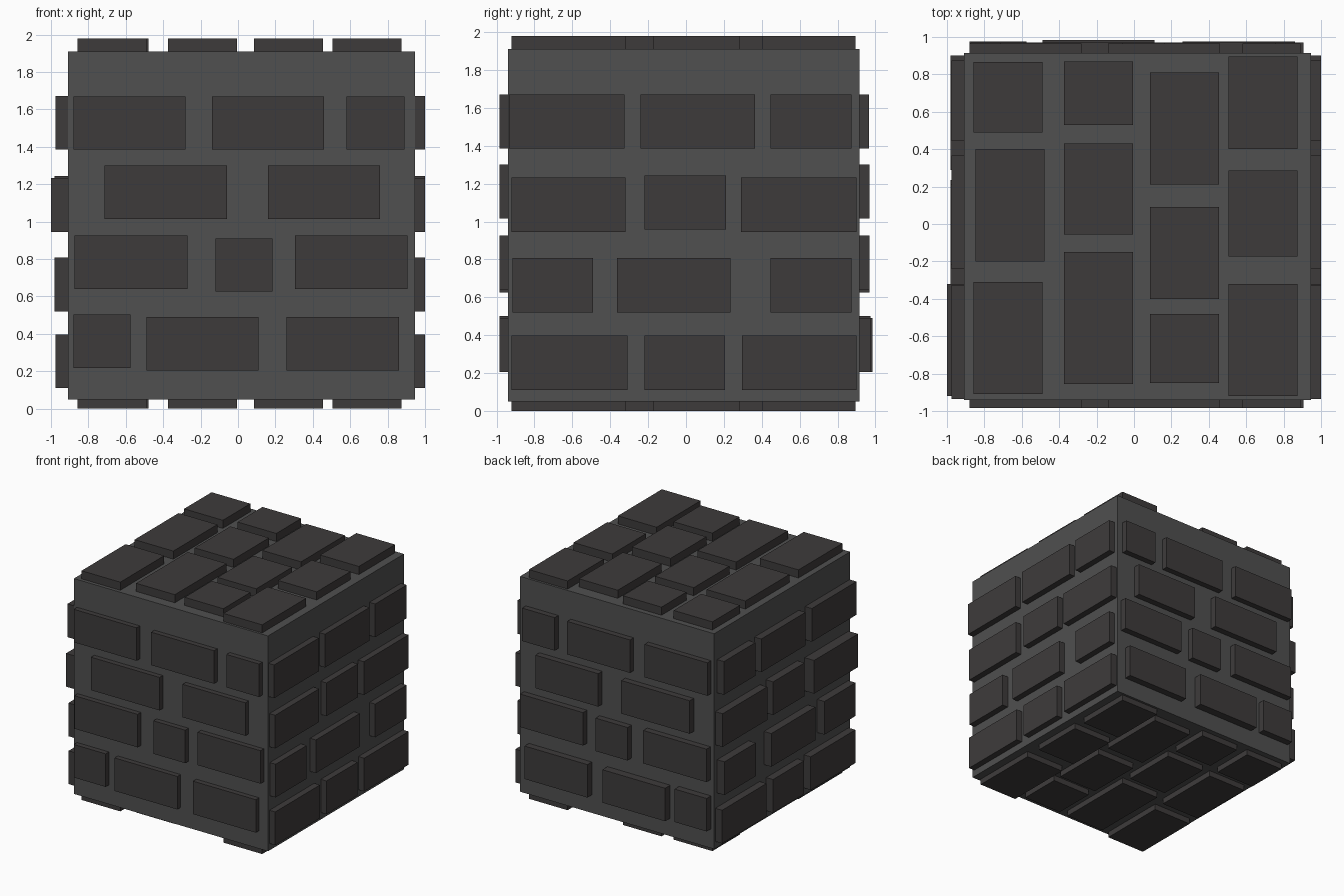
import bpy

if "Cube" in bpy.data.objects:
    bpy.data.objects.remove(bpy.data.objects["Cube"])


def material(name, rgb):
    m = bpy.data.materials.new(name)
    m.diffuse_color = (*rgb, 1)
    m.use_nodes = True
    m.node_tree.nodes["Principled BSDF"].inputs["Base Color"].default_value = m.diffuse_color
    return m


MORTAR = material("mortar_grey", (0.08, 0.08, 0.08))
BRICK = material("brick_dark", (0.048, 0.044, 0.044))


def box(name, xs, ys, zs, mat):
    (x0, x1), (y0, y1), (z0, z1) = (sorted(r) for r in (xs, ys, zs))
    verts = [(x, y, z) for z in (z0, z1)
             for x, y in ((x0, y0), (x1, y0), (x1, y1), (x0, y1))]
    faces = [(3, 2, 1, 0), (4, 5, 6, 7)]
    faces += [(i, (i + 1) % 4, (i + 1) % 4 + 4, i + 4) for i in range(4)]
    me = bpy.data.meshes.new(name)
    me.from_pydata(verts, [], faces)
    me.materials.append(mat)
    ob = bpy.data.objects.new(name, me)
    bpy.context.collection.objects.link(ob)
    return ob


# Core block; bricks are sunk slightly into it
X, Y, Z = (-0.91, 0.945), (-0.94, 0.915), (0.05, 1.91)
SINK = 0.02
box("core_block", X, Y, Z, MORTAR)

# Front and back: row bottom, outer face at back, bricks (start, end, z shift)
front_rows = [
    (1.385, 0.965, [(-0.88, -0.28, 0), (-0.14, 0.46, 0), (0.58, 0.89, 0)]),
    (1.015, 0.97, [(-0.715, -0.06, 0), (0.16, 0.76, 0)]),
    (0.64, 0.97, [(-0.875, -0.27, 0), (-0.12, 0.185, -0.015), (0.305, 0.905, 0)]),
    (0.205, 0.975, [(-0.88, -0.575, 0.012), (-0.49, 0.11, 0), (0.26, 0.86, 0)]),
]
for z, back, bricks in front_rows:
    for a, b, dz in bricks:
        zs = (z + dz, z + dz + 0.285)
        out = 0.985 if a == -0.49 else back
        box("front_brick", (a, b), (-0.985, Y[0] + SINK), zs, BRICK)
        box("back_brick", (a, b), (Y[1] - SINK, out), zs, BRICK)

# Right and left: row bottom, outer face at left, bricks
side_rows = [
    (1.385, -0.975, [(-0.935, -0.325, 0), (-0.24, 0.365, 0), (0.445, 0.875, 0)]),
    (0.945, -0.98, [(-0.92, -0.32, 0), (-0.22, 0.21, 0.012), (0.29, 0.9, 0)]),
    (0.52, -0.98, [(-0.915, -0.49, 0), (-0.365, 0.235, 0), (0.445, 0.875, 0)]),
    (0.11, -0.975, [(-0.92, -0.31, 0), (-0.22, 0.205, 0), (0.295, 0.9, 0)]),
]
for z, left, bricks in side_rows:
    for a, b, dz in bricks:
        zs = (z + dz, z + dz + 0.287)
        out = -1.0 if (z, a) == (0.945, -0.92) else left
        box("right_brick", (X[1] - SINK, 1.0), (a, b), zs, BRICK)
        box("left_brick", (out, X[0] + SINK), (a, b), zs, BRICK)

# Top and bottom: columns of bricks along y
top_columns = [
    (-0.858, [(0.49, 0.865), (-0.2, 0.4), (-0.91, -0.31)]),
    (-0.375, [(0.53, 0.87), (-0.055, 0.43), (-0.855, -0.15)]),
    (0.085, [(0.21, 0.81), (-0.4, 0.09), (-0.85, -0.48)]),
    (0.505, [(0.4, 0.895), (-0.175, 0.285), (-0.92, -0.32)]),
]
for x, bricks in top_columns:
    for a, b in bricks:
        dx = 0.01 if a == -0.2 else 0
        xs = (x + dx, x + dx + 0.37)
        box("top_brick", xs, (a, b), (Z[1] - SINK, 1.98), BRICK)
        box("bottom_brick", xs, (a, b), (0.0, Z[0] + SINK), BRICK)
